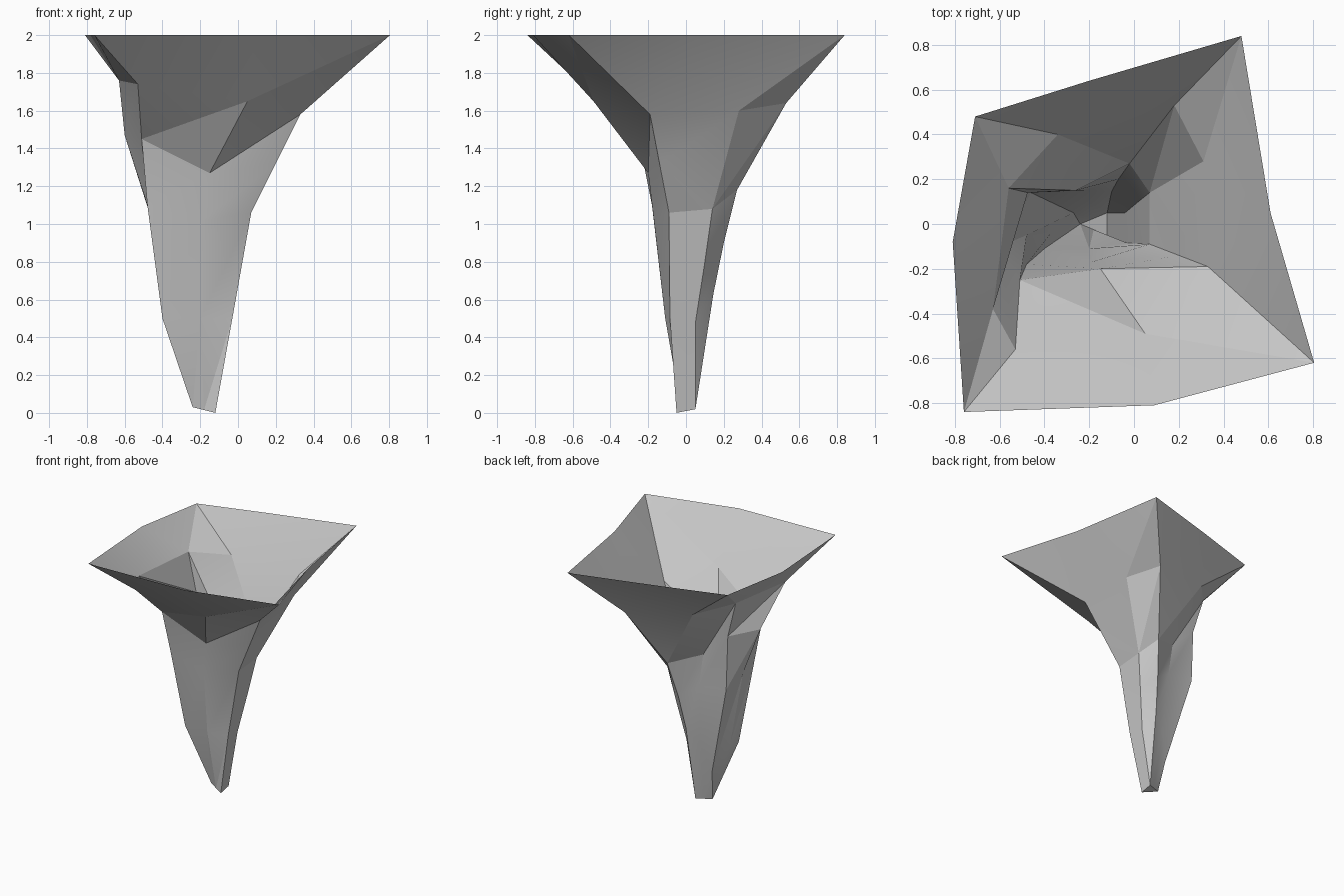
import bpy, bmesh, math
from mathutils import Vector

cube = bpy.data.objects.get("Cube")
if cube:
    bpy.data.objects.remove(cube, do_unlink=True)

# Single stone-like grey
grey = bpy.data.materials.new("plain_grey")
grey.use_nodes = True
colour = (0.57, 0.57, 0.57, 1)
grey.diffuse_color = colour
grey.node_tree.nodes["Principled BSDF"].inputs["Base Color"].default_value = colour

# The three corners of the narrow foot
foot_side = Vector((-.24, 0, .03))
foot_front = Vector((-.12, -.05, 0))
foot_back = Vector((-.12, .05, .02))


def rib(foot, *points):
    """A profile from the rim down to the foot, always six points long."""
    path = [Vector(p) for p in points] + [foot]
    if len(path) < 6:
        path.insert(2, path[1].lerp(path[2], 0.5))
    return path


# Ribs around the funnel, starting at the front left corner
front_side_corner = rib(foot_side, (-.76, -.84, 2), (-.53, -.56, 1.74),
                        (-.51, -.25, 1.45), (-.48, -.18, 1.1), (-.4, -.11, .5))
front_middle = rib(foot_side.lerp(foot_front, .5), (.09, -.81, 2), (.05, -.49, 1.65),
                   (-.15, -.2, 1.27), (-.19, -.17, 1.02), (-.2, -.11, .5))
front_corner = rib(foot_front, (.805, -.62, 2), (.33, -.19, 1.58),
                   (.07, -.09, 1.06), (-.03, -.085, .5))
side_middle = rib(foot_back, (.61, .05, 2), (.31, .28, 1.6),
                  (.07, .14, 1.08), (.02, .1, .8), (-.04, .05, .48))
back_corner = rib(foot_back, (.48, .84, 2), (.18, .53, 1.64),
                  (-.02, .27, 1.18), (-.07, .2, .9), (-.1, .145, .63))
back_middle = rib(foot_back.lerp(foot_side, .5), (-.2, .64, 2), (-.34, .4, 1.71),
                  (-.26, .15, 1.27), (-.22, .15, 1), (-.2, .1, .5))
back_side_corner = rib(foot_side, (-.71, .48, 2), (-.56, .16, 1.77),
                       (-.475, .14, 1.47), (-.46, .14, 1.03), (-.27, .05, .28))
outer_middle = rib(foot_side, (-.81, -.08, 2), (-.63, -.38, 1.76),
                   (-.6, -.1, 1.47), (-.48, -.05, 1.1), (-.37, -.04, .5))
ribs = [front_side_corner, front_middle, front_corner, side_middle,
        back_corner, back_middle, back_side_corner, outer_middle]

# Skin the ribs with creased triangles
bm = bmesh.new()
columns = [[bm.verts.new(p) for p in path] for path in ribs]
for i, left in enumerate(columns):
    right = columns[(i + 1) % len(columns)]
    for j in range(len(left) - 1):
        bm.faces.new((left[j], left[j + 1], right[j]))
        bm.faces.new((right[j], left[j + 1], right[j + 1]))

# Close the foot
bm.faces.new([column[-1] for column in reversed(columns)])
bmesh.ops.remove_doubles(bm, verts=bm.verts, dist=0.001)
bmesh.ops.dissolve_degenerate(bm, edges=bm.edges, dist=0.0001)
bmesh.ops.triangulate(bm, faces=bm.faces)

mesh = bpy.data.meshes.new("funnel")
bm.to_mesh(mesh)
bm.free()
mesh.materials.append(grey)
funnel = bpy.data.objects.new("funnel", mesh)
bpy.context.collection.objects.link(funnel)

# Soft shading between the sharp creases
bpy.ops.object.select_all(action="DESELECT")
funnel.select_set(True)
bpy.context.view_layer.objects.active = funnel
bpy.ops.object.shade_smooth_by_angle(angle=math.radians(15))
